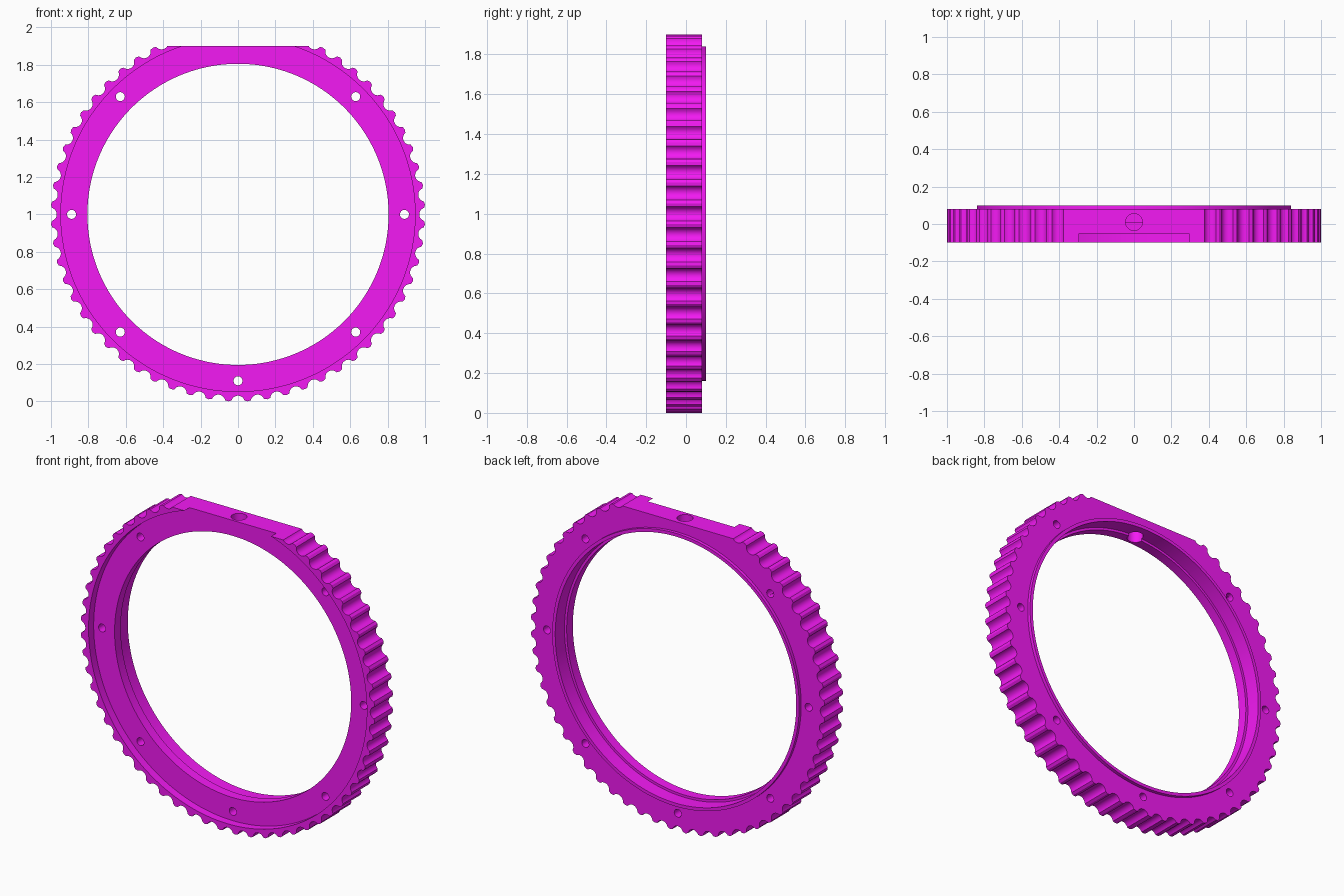
import bpy, bmesh, math
from math import sin, cos, pi, radians

if "Cube" in bpy.data.objects:
    bpy.data.objects.remove(bpy.data.objects["Cube"])

TEETH = 60
STEP = 2 * pi / TEETH

# One pitch of the scalloped rim: round groove, then a small rounded tip
pitch = []
for i in range(11):
    a = radians(-80 + 16 * i)
    x, r = 0.036 * sin(a), 1.005 - 0.036 * cos(a)
    pitch.append((math.atan2(x, r), min(math.hypot(x, r), 0.996)))
pitch.append((STEP / 2, 1.001))
rim = [(k * STEP + a, r) for k in range(TEETH) for a, r in pitch]

# Cross-section (radius, y); None means the scalloped rim radius
section = [(None, -0.10), (0.947, -0.10), (0.947, -0.05), (0.805, -0.05),
           (0.805, 0.01), (0.82, 0.01), (0.82, 0.10), (0.84, 0.10),
           (0.84, 0.08), (None, 0.08)]

# Ring body
bm = bmesh.new()
loops = []
for rad, y in section:
    loops.append([bm.verts.new(((rad or r) * cos(a), y, 1 + (rad or r) * sin(a)))
                  for a, r in rim])
n = len(rim)
for j, cur in enumerate(loops):
    nxt = loops[(j + 1) % len(loops)]
    for i in range(n):
        bm.faces.new((cur[i], cur[(i + 1) % n], nxt[(i + 1) % n], nxt[i]))
bmesh.ops.recalc_face_normals(bm, faces=bm.faces)
mesh = bpy.data.meshes.new("scalloped_ring")
bm.to_mesh(mesh)
bm.free()
ring = bpy.data.objects.new("scalloped_ring", mesh)
bpy.context.collection.objects.link(ring)

mat = bpy.data.materials.new("magenta")
mat.diffuse_color = (0.9, 0.01, 0.9, 1)
mat.use_nodes = True
mat.node_tree.nodes["Principled BSDF"].inputs["Base Color"].default_value = mat.diffuse_color
mesh.materials.append(mat)


def cut(cutter):
    """Subtract a cutter from the ring and remove it."""
    cutter.hide_render = True
    mod = ring.modifiers.new("cut", 'BOOLEAN')
    mod.operation = 'DIFFERENCE'
    mod.solver = 'EXACT'
    mod.object = cutter
    bpy.ops.object.select_all(action='DESELECT')
    ring.select_set(True)
    bpy.context.view_layer.objects.active = ring
    bpy.ops.object.modifier_apply(modifier=mod.name)
    bpy.data.objects.remove(cutter)


def rod(radius, depth, loc, rot=(0, 0, 0)):
    bpy.ops.mesh.primitive_cylinder_add(vertices=32, radius=radius, depth=depth,
                                        location=loc, rotation=rot)
    return bpy.context.object


# Flat on top
bpy.ops.mesh.primitive_cube_add(size=1, location=(0, 0, 2.15))
box = bpy.context.object
box.scale = (2, 1, 0.5)
cut(box)

# Radial hole through the flat
cut(rod(0.045, 0.4, (0, 0.01, 1.85)))

# Seven screw holes, none at the top
for k in range(8):
    if k != 2:
        a = k * pi / 4
        cut(rod(0.024, 0.5, (0.89 * cos(a), 0, 1 + 0.89 * sin(a)), (pi / 2, 0, 0)))

bpy.ops.object.select_all(action='DESELECT')
ring.select_set(True)
bpy.context.view_layer.objects.active = ring
bpy.ops.object.shade_smooth_by_angle(angle=radians(30))
